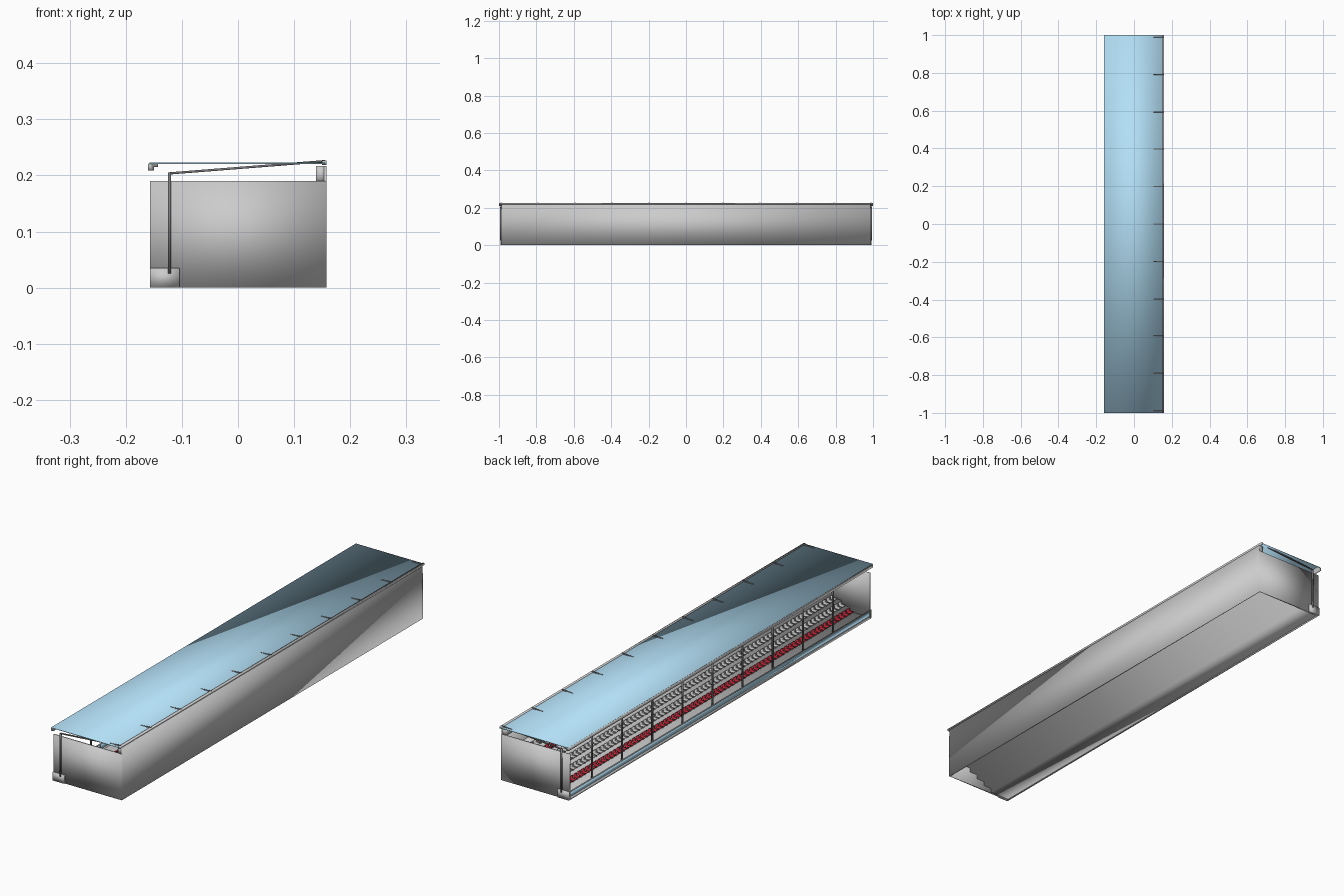
import bpy, bmesh
from mathutils import Vector

if "Cube" in bpy.data.objects:
    bpy.data.objects.remove(bpy.data.objects["Cube"])


def material(name, rgb):
    m = bpy.data.materials.new(name)
    m.diffuse_color = (*rgb, 1)
    m.use_nodes = True
    m.node_tree.nodes["Principled BSDF"].inputs["Base Color"].default_value = m.diffuse_color
    return m


GLASS = material("pale_blue_glass", (0.45, 0.74, 0.92))
RED = material("red_plastic", (0.55, 0.02, 0.04))
DARK = material("dark_steel", (0.2, 0.2, 0.21))


def finish(name, bm, mat=None, smooth=True):
    bmesh.ops.recalc_face_normals(bm, faces=bm.faces)
    for f in bm.faces:
        f.smooth = smooth
    me = bpy.data.meshes.new(name)
    bm.to_mesh(me)
    bm.free()
    ob = bpy.data.objects.new(name, me)
    bpy.context.collection.objects.link(ob)
    if mat:
        me.materials.append(mat)
    return ob


def add_box(bm, x0, x1, y0, y1, z0, z1):
    vs = bmesh.ops.create_cube(bm, size=1)["verts"]
    for v in vs:
        v.co = Vector(((x0 + x1) / 2 + v.co.x * (x1 - x0),
                       (y0 + y1) / 2 + v.co.y * (y1 - y0),
                       (z0 + z1) / 2 + v.co.z * (z1 - z0)))


def add_profile(bm, pts, y0, y1):
    """Closed x-z outline swept along y, capped at both ends."""
    a = [bm.verts.new((x, y0, z)) for x, z in pts]
    b = [bm.verts.new((x, y1, z)) for x, z in pts]
    bm.faces.new(a)
    bm.faces.new(b[::-1])
    for i in range(len(pts)):
        j = (i + 1) % len(pts)
        bm.faces.new((a[i], b[i], b[j], a[j]))


def box(name, *dims, mat=None):
    bm = bmesh.new()
    add_box(bm, *dims)
    return finish(name, bm, mat)


def profile(name, pts, y0, y1, mat=None):
    bm = bmesh.new()
    add_profile(bm, pts, y0, y1)
    return finish(name, bm, mat)


# Stepped terrace: thin folded slab, open underneath
ROWS, PITCH, RISE, FLOOR, T = 6, 0.037, 0.018, 0.007, 0.004
top = [(-0.155, FLOOR)]
for k in range(ROWS):
    x = -0.065 + PITCH * k
    top += [(x, FLOOR + RISE * k), (x, FLOOR + RISE * (k + 1))]
top.append((0.154, FLOOR + RISE * ROWS))
under = [(x + (T if 0 < i < len(top) - 1 else 0), z - T) for i, (x, z) in enumerate(top)]
profile("stepped_terrace", top + under[::-1], -0.984, 0.984)

# Back wall with thick top band behind its face
box("back_wall", 0.153, 0.158, -0.986, 0.986, 0, 0.217)
box("back_wall_top_band", 0.139, 0.157, -0.986, 0.986, 0.186, 0.2165)

# End walls and low front return panels
for s, side in ((-1, "front"), (1, "rear")):
    a, b = sorted((s * 0.983, s * 0.989))
    box(side + "_end_wall", -0.157, 0.1575, a, b, 0, 0.19)
    a, b = sorted((s * 0.987, s * 0.993))
    box(side + "_return_panel", -0.157, -0.104, a, b, 0, 0.035)

# Front barrier: kerb, glass, rail and posts
box("barrier_kerb", -0.157, -0.152, -0.99, 0.99, 0, 0.012)
box("barrier_glass", -0.156, -0.154, -0.99, 0.99, 0.012, 0.033, mat=GLASS)
box("barrier_rail", -0.157, -0.153, -0.99, 0.99, 0.032, 0.035)
bm = bmesh.new()
for i in range(21):
    y = -0.985 + 0.0985 * i
    add_box(bm, -0.154, -0.151, y - 0.0015, y + 0.0015, 0.006, 0.033)
finish("barrier_posts", bm)

# Roof frames: column and rising rafter
bm = bmesh.new()
for i in range(11):
    y = -0.99 + 0.198 * i
    add_box(bm, -0.1245, -0.1195, y - 0.0035, y + 0.0035, 0.006 if 0 < i < 10 else 0.025, 0.205)
    add_profile(bm, [(-0.1245, 0.2015), (0.155, 0.2235), (0.155, 0.2275), (-0.1245, 0.2055)],
                y - 0.0025, y + 0.0025)
finish("roof_frames", bm, DARK)

# Roof sheet and its edge trims
box("roof_sheet", -0.158, 0.157, -1, 1, 0.2205, 0.2235, mat=GLASS)
profile("front_gutter", [(-0.16, 0.209), (-0.15, 0.209), (-0.15, 0.2155), (-0.143, 0.2155),
                         (-0.143, 0.2205), (-0.155, 0.2205), (-0.155, 0.2235), (-0.16, 0.2205)], -1, 1)
box("back_edge_trim", 0.15, 0.158, -1, 1, 0.219, 0.2265)

# Seat rows: bent shell and leg for each seat
COUNT = 76
for k in range(ROWS):
    z = FLOOR + RISE * k
    x = -0.083 + PITCH * k
    shell = [(x - 0.009, 0.009), (x + 0.006, 0.008), (x + 0.01, 0.012), (x + 0.012, 0.022),
             (x + 0.010, 0.022), (x + 0.007, 0.013), (x + 0.005, 0.0105), (x - 0.009, 0.0115)]
    seats, legs = bmesh.new(), bmesh.new()
    for i in range(COUNT):
        y = -0.96 + 1.92 * i / (COUNT - 1)
        add_profile(seats, [(px, pz + z) for px, pz in shell], y - 0.0095, y + 0.0095)
        add_box(legs, x - 0.001, x + 0.003, y - 0.002, y + 0.002, z, z + 0.009)
    finish(f"seat_row_{k + 1}", seats, RED if k % 4 == 0 else None)
    finish(f"seat_legs_{k + 1}", legs)
